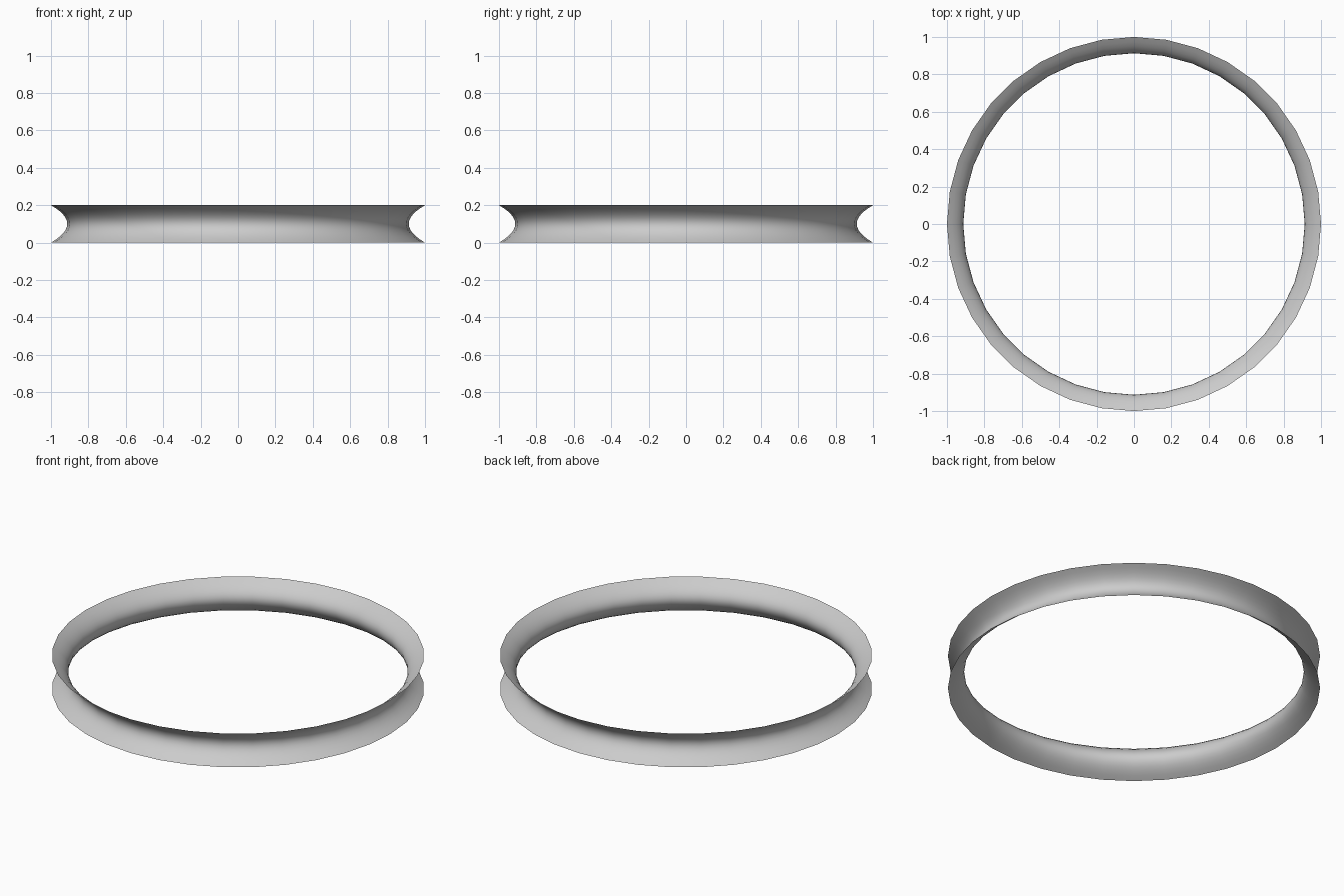
import bpy, bmesh, math

if "Cube" in bpy.data.objects:
    bpy.data.objects.remove(bpy.data.objects["Cube"])

SIDES, STEPS = 36, 12
HEIGHT, RIM, DEPTH = 0.2, 1.0, 0.087

# Open concave profile spun about z: wide rims, narrow waist
bm = bmesh.new()
rings = []
for j in range(STEPS + 1):
    t = 2 * j / STEPS - 1
    r = RIM - DEPTH * (1 - t * t)
    z = HEIGHT * j / STEPS
    rings.append([bm.verts.new((r * math.cos(2 * math.pi * i / SIDES),
                                r * math.sin(2 * math.pi * i / SIDES), z))
                  for i in range(SIDES)])
for low, high in zip(rings, rings[1:]):
    for i in range(SIDES):
        k = (i + 1) % SIDES
        bm.faces.new((low[i], low[k], high[k], high[i])).smooth = True

mesh = bpy.data.meshes.new("grooved_ring")
bm.to_mesh(mesh)
bm.free()
ring = bpy.data.objects.new("grooved_ring", mesh)
bpy.context.collection.objects.link(ring)
